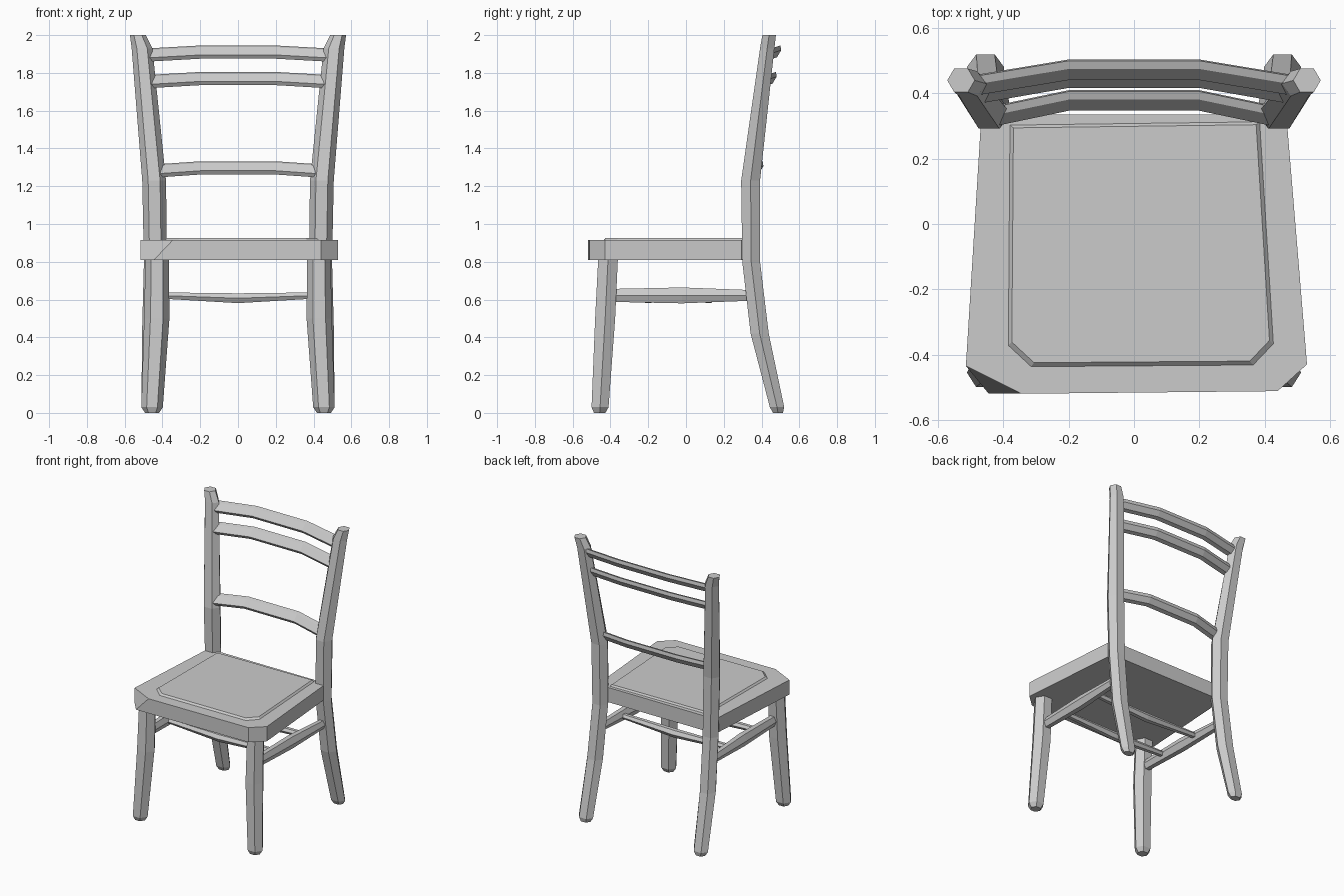
import bpy, bmesh, math

HEX = [(math.cos(math.radians(60 * i)), math.sin(math.radians(60 * i))) for i in range(6)]


def loft(name, rings, mirror=False):
    """Skin equal-length rings of points and cap both ends."""
    bm = bmesh.new()
    vs = [[bm.verts.new(p) for p in r] for r in rings]
    n = len(vs[0])
    for a, b in zip(vs, vs[1:]):
        for i in range(n):
            j = (i + 1) % n
            bm.faces.new((a[i], a[j], b[j], b[i]))
    bm.faces.new(vs[0][::-1])
    bm.faces.new(vs[-1])
    bmesh.ops.recalc_face_normals(bm, faces=bm.faces)
    me = bpy.data.meshes.new(name)
    bm.to_mesh(me)
    bm.free()
    ob = bpy.data.objects.new(name, me)
    bpy.context.collection.objects.link(ob)
    if mirror:
        ob.modifiers.new("Mirror", 'MIRROR').use_mirror_merge = False
    return ob


def leg(name, stations):
    """Six-sided leg pair; stations are (x, y, z, half width, half depth)."""
    loft(name, [[(x + rx * c, y + ry * s / 0.866, z) for c, s in HEX]
                for x, y, z, rx, ry in stations], mirror=True)


# Back legs rising into the back posts
leg("back_post", [
    (0.455, 0.487, 0.00, 0.037, 0.026),
    (0.455, 0.482, 0.03, 0.056, 0.038),
    (0.447, 0.390, 0.42, 0.061, 0.048),
    (0.437, 0.345, 0.80, 0.061, 0.047),
    (0.444, 0.342, 1.23, 0.063, 0.050),
    (0.508, 0.430, 1.93, 0.055, 0.038),
    (0.530, 0.440, 2.00, 0.042, 0.036),
])

# Front legs
leg("front_leg", [
    (0.455, -0.457, 0.00, 0.037, 0.030),
    (0.455, -0.455, 0.03, 0.057, 0.045),
    (0.430, -0.428, 0.50, 0.067, 0.053),
    (0.428, -0.412, 0.83, 0.062, 0.052),
])

# Seat slab, with the left front corner cut back on top
outline = [(-0.47, 0.295), (-0.515, -0.435), (-0.445, -0.52), (0.44, -0.512),
           (0.53, -0.43), (0.47, 0.295), (0.38, 0.335), (-0.38, 0.335)]
top = list(outline)
top[2] = (-0.345, -0.52)
loft("seat", [[(x, y, 0.81) for x, y in outline], [(x, y, 0.915) for x, y in top]])

# Raised seat panel with a bevelled rim
panel = [(-0.38, 0.305), (-0.385, -0.37), (-0.315, -0.435), (0.365, -0.43),
         (0.427, -0.365), (0.385, 0.315)]
loft("seat_panel", [[(x * s, y * s - 0.002, z) for x, y in panel]
                    for s, z in ((1.0, 0.90), (1.0, 0.915), (0.972, 0.927))])

# Curved back rails with a tilted six-sided section
SECTION = [(0.003, 0.027), (-0.031, -0.015), (-0.018, -0.035),
           (0.010, -0.027), (0.032, 0.010), (0.028, 0.035)]
for name, half, y, z in (("top_rail", 0.49, 0.472, 1.91),
                         ("upper_rail", 0.475, 0.448, 1.77),
                         ("lower_rail", 0.43, 0.378, 1.297)):
    loft(name, [[(x, y + dy + u, z + dz + v) for u, v in SECTION]
                for x, dy, dz in ((-half, -0.048, -0.016), (-0.2, 0, 0),
                                  (0.2, 0, 0), (half, -0.048, -0.016))])

# Side stretchers, swelling in the middle
loft("side_stretcher", [[(x + w * c, y, 0.622 + h * s / 0.866) for c, s in HEX]
                        for x, y, w, h in ((0.425, -0.41, 0.030, 0.034),
                                           (0.430, -0.02, 0.036, 0.042),
                                           (0.440, 0.35, 0.028, 0.028))], mirror=True)

# Two cross stretchers between the side stretchers
for name, y in (("front_cross_stretcher", -0.20), ("rear_cross_stretcher", 0.12)):
    loft(name, [[(x, y + w * c, z + h * s / 0.866) for c, s in HEX]
                for x, z, w, h in ((-0.42, 0.622, 0.022, 0.016),
                                   (0, 0.607, 0.030, 0.026),
                                   (0.42, 0.622, 0.022, 0.016))])
